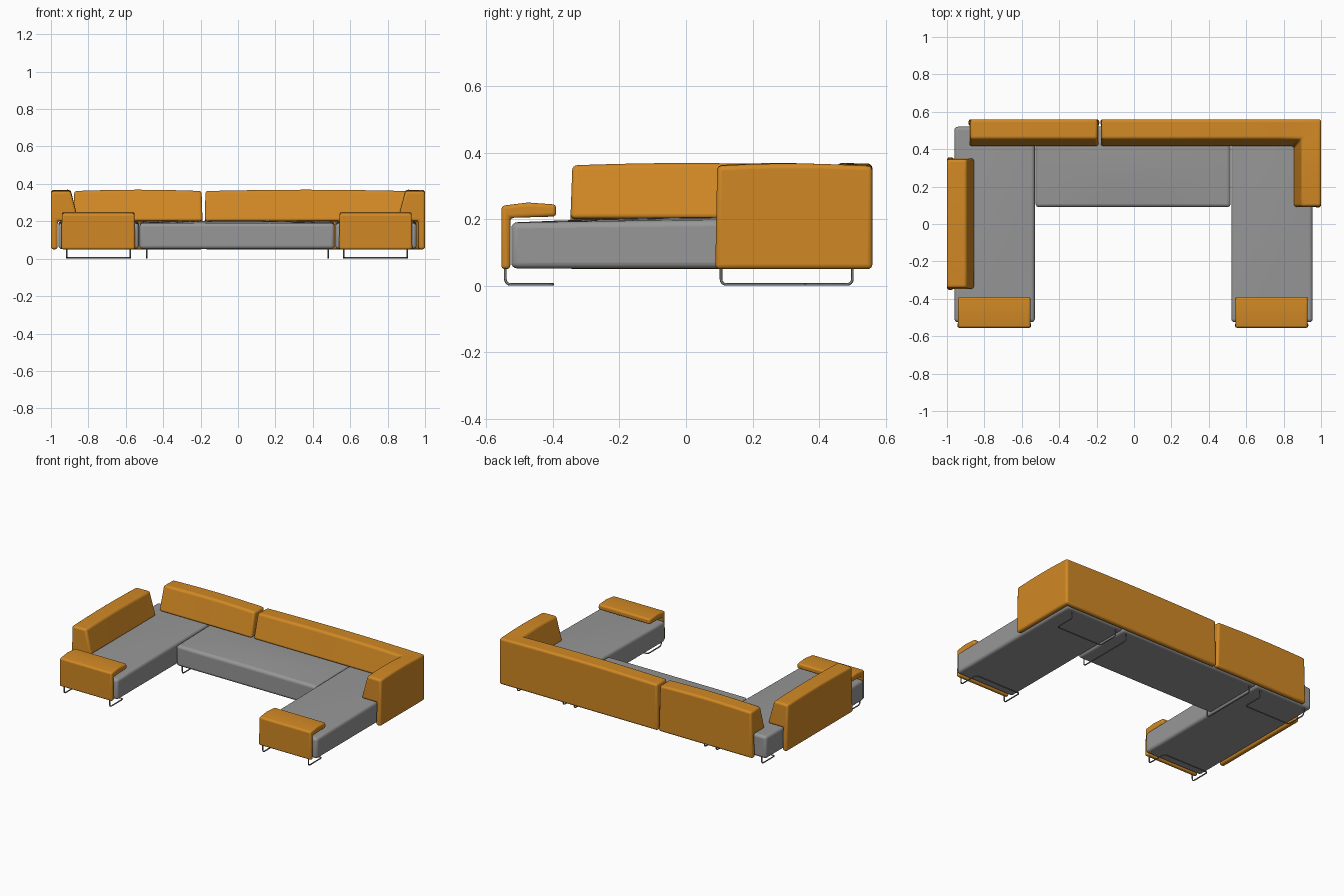
import bpy, bmesh, math
from mathutils import Vector

if "Cube" in bpy.data.objects:
    bpy.data.objects.remove(bpy.data.objects["Cube"])


def material(name, color):
    m = bpy.data.materials.new(name)
    m.use_nodes = True
    m.diffuse_color = (*color, 1)
    m.node_tree.nodes["Principled BSDF"].inputs["Base Color"].default_value = (*color, 1)
    return m


ORANGE = material("orange fabric", (0.64, 0.25, 0.018))
GREY = material("grey fabric", (0.31, 0.31, 0.31))
STEEL = material("steel", (0.2, 0.2, 0.2))


def finish(name, bm, mat, radius):
    """Turn a bmesh into a softly rounded, smooth shaded object."""
    bmesh.ops.recalc_face_normals(bm, faces=bm.faces)
    mesh = bpy.data.meshes.new(name)
    bm.to_mesh(mesh)
    bm.free()
    ob = bpy.data.objects.new(name, mesh)
    bpy.context.collection.objects.link(ob)
    mesh.materials.append(mat)
    bev = ob.modifiers.new("rounding", "BEVEL")
    bev.width, bev.segments, bev.limit_method = radius, 4, "ANGLE"
    bev.angle_limit = math.radians(35)
    bpy.ops.object.select_all(action="DESELECT")
    ob.select_set(True)
    bpy.context.view_layer.objects.active = ob
    bpy.ops.object.shade_smooth_by_angle(angle=math.radians(40))
    return ob


def sweep(name, profile, path, radius, taper=0.0, crown=0.0, steps=8):
    """Sweep a (depth inwards, height) profile along a mitred floor path."""
    pts = [Vector(p) for p in path]
    tangents = [(b - a).normalized() for a, b in zip(pts, pts[1:])]
    normals = [Vector((t.y, -t.x)) for t in tangents]
    bm = bmesh.new()
    rings = []
    last = len(pts) - 2
    for s, (a, b) in enumerate(zip(pts, pts[1:])):
        start = normals[s] + normals[s - 1] if s > 0 else normals[s]
        end = normals[s] + normals[s + 1] if s < last else normals[s]
        for i in range(1 if s else 0, steps + 1):
            f = i / steps
            # pull the two free ends inwards towards the top
            pull = (taper if s == 0 and i == 0 else
                    -taper if s == last and i == steps else 0)
            ring = []
            for d, z in profile:
                p = a.lerp(b, f) + start.lerp(end, f) * d
                p += tangents[s] * pull * (z - 0.05) / 0.32
                lift = crown * math.sin(math.pi * f) if z > 0.22 else 0
                ring.append(bm.verts.new((p.x, p.y, z + lift)))
            rings.append(ring)
    n = len(profile)
    for r, q in zip(rings, rings[1:]):
        for i in range(n):
            j = (i + 1) % n
            bm.faces.new((r[i], r[j], q[j], q[i]))
    bm.faces.new(rings[0])
    bm.faces.new(rings[-1])
    return finish(name, bm, ORANGE, radius)


def seat(name, x0, x1, y0, y1, rise):
    """Upholstered seat block with a gently crowned top."""
    bm = bmesh.new()
    steps = 8
    bmesh.ops.create_grid(bm, x_segments=steps, y_segments=steps, size=0.5)
    for v in bm.verts:
        u, w = v.co.x, v.co.y
        puff = math.cos(math.pi * u) * math.cos(math.pi * w)
        v.co = ((x0 + x1) / 2 + u * (x1 - x0), (y0 + y1) / 2 + w * (y1 - y0),
                0.19 + rise * (w + 0.5) + 0.01 * puff)
    out = bmesh.ops.extrude_face_region(bm, geom=bm.faces[:])
    for v in out["geom"]:
        if isinstance(v, bmesh.types.BMVert):
            v.co.z = 0.052
    return finish(name, bm, GREY, 0.018)


def rod(name, points, bend=0.018):
    """Bent steel wire: corners are rounded with short arcs."""
    pts = [Vector(p) for p in points]
    path = [pts[0]]
    for a, b, c in zip(pts, pts[1:], pts[2:]):
        p, q = b + (a - b).normalized() * bend, b + (c - b).normalized() * bend
        for i in range(5):
            t = i / 4
            path.append(p.lerp(b, t).lerp(b.lerp(q, t), t))
    path.append(pts[-1])
    cu = bpy.data.curves.new(name, "CURVE")
    cu.dimensions = "3D"
    cu.bevel_depth, cu.bevel_resolution, cu.use_fill_caps = 0.004, 2, True
    sp = cu.splines.new("POLY")
    sp.points.add(len(path) - 1)
    for pt, co in zip(sp.points, path):
        pt.co = (*co, 1)
    cu.materials.append(STEEL)
    bpy.context.collection.objects.link(bpy.data.objects.new(name, cu))


# Seats: two long side seats and a bridge between them
seat("right_seat", -0.96, -0.53, -0.525, 0.52, 0.012)
seat("left_seat", 0.52, 0.955, -0.525, 0.52, 0.012)
seat("middle_seat", -0.526, 0.516, 0.09, 0.52, 0.008)

# Backrests: thin outer panel with a sloped cushion overhanging the seat
BACK = [(0, 0.05), (0, 0.36), (0.105, 0.362), (0.147, 0.202), (0.036, 0.202), (0.036, 0.05)]
sweep("right_backrest", BACK, [(-0.885, 0.56), (-0.185, 0.56)], 0.014, 0.01, 0.007)
sweep("corner_backrest", BACK, [(-0.18, 0.56), (1, 0.56), (1, 0.088)], 0.014, 0.006, 0.007)
sweep("right_side_backrest", BACK, [(-1, -0.353), (-1, 0.357)], 0.014, 0.012, 0.007)

# Front armrests: panel in front of the seat, folded over on top
ARM = [(0, 0.05), (0, 0.24), (0.08, 0.25), (0.165, 0.244), (0.165, 0.208),
       (0.027, 0.204), (0.027, 0.05)]
for name, x0, x1 in (("right_armrest", -0.945, -0.55), ("left_armrest", 0.54, 0.932)):
    sweep(name, ARM, [(x1, -0.555), (x0, -0.555)], 0.011, 0.006)

# Wire legs: cantilevered loops under the side seats, upright loops in the middle
FLOOR = 0.004
for side, x0, x1 in (("right", -0.915, -0.575), ("left", 0.565, 0.905)):
    for end, y0, y1 in (("front", -0.543, -0.4), ("back", 0.5, 0.36)):
        rod(f"{side}_{end}_leg", [(x0, y0, 0.06), (x0, y0, FLOOR), (x0, y1, FLOOR),
                                  (x1, y1, FLOOR), (x1, y0, FLOOR), (x1, y0, 0.06)])
for side, x in (("right", -0.488), ("left", 0.482)):
    rod(f"{side}_middle_leg", [(x, 0.105, 0.06), (x, 0.105, FLOOR),
                               (x, 0.5, FLOOR), (x, 0.5, 0.06)])
